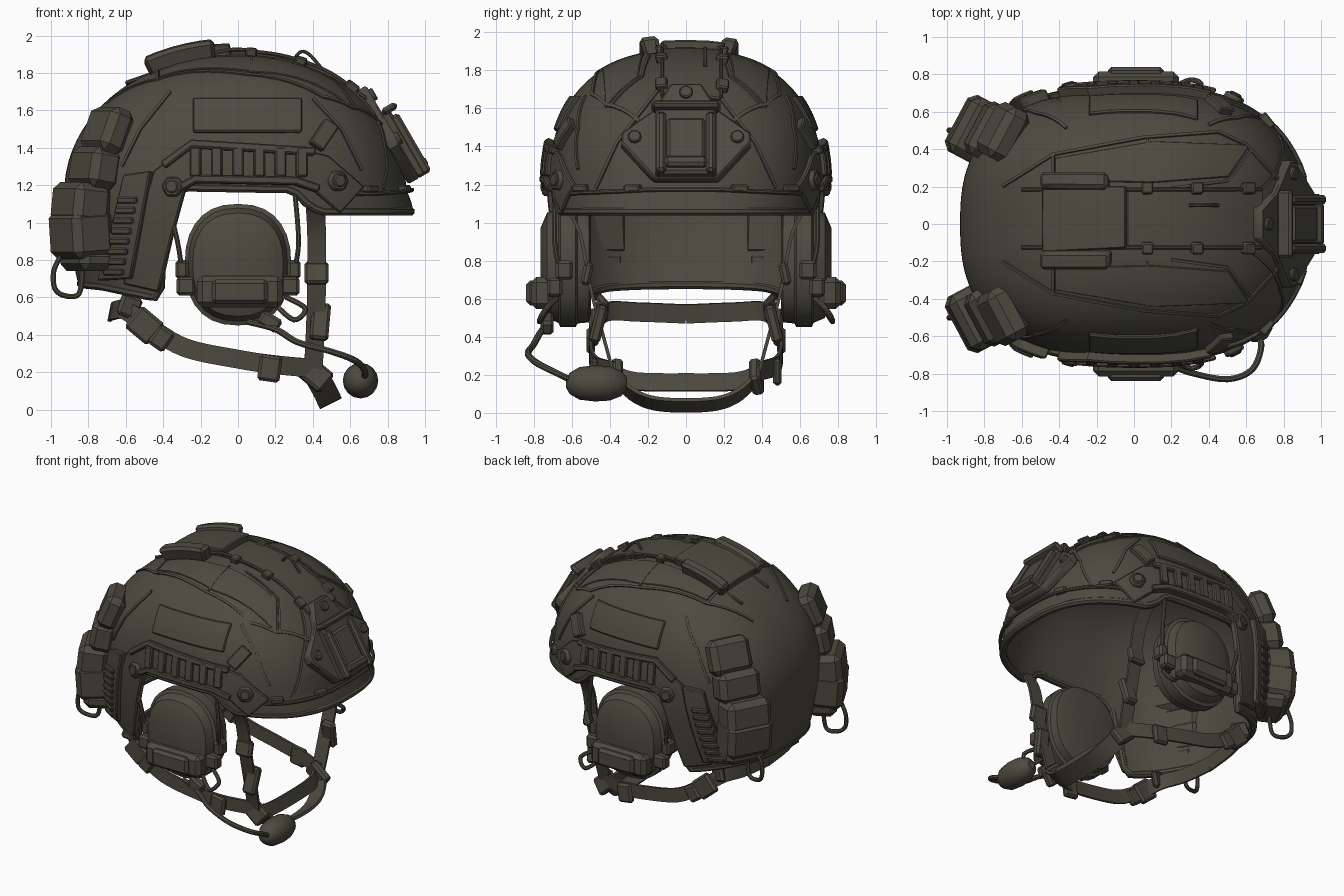
import bpy, bmesh, math
from mathutils import Vector, Matrix, Euler

if "Cube" in bpy.data.objects:
    bpy.data.objects.remove(bpy.data.objects["Cube"])

mat = bpy.data.materials.new("dark_olive")
mat.diffuse_color = (0.075, 0.068, 0.05, 1)
mat.use_nodes = True
mat.node_tree.nodes["Principled BSDF"].inputs["Base Color"].default_value = mat.diffuse_color
AF, AB, B, C, ZC, N = 0.9, 0.93, 0.72, 0.75, 1.15, 2.6
SIDES = ((-1, "right"), (1, "left"))

def mesh(name, verts, faces, bevel=0.0):
    bm = bmesh.new()
    vs = [bm.verts.new(v) for v in verts]
    for f in faces:
        bm.faces.new([vs[i] for i in f])
    bmesh.ops.remove_doubles(bm, verts=bm.verts, dist=1e-5)
    bmesh.ops.recalc_face_normals(bm, faces=bm.faces)
    if bevel:
        es = [e for e in bm.edges if e.is_manifold and e.calc_face_angle(0) > 0.7]
        bmesh.ops.bevel(bm, geom=es, offset=bevel, segments=1, affect='EDGES', clamp_overlap=True)
    me = bpy.data.meshes.new(name)
    bm.to_mesh(me)
    bm.free()
    me.materials.append(mat)
    ob = bpy.data.objects.new(name, me)
    bpy.context.collection.objects.link(ob)

# Shell surface: length (FX) and width (FY) factor by height, and projections onto it
def F(z, p):
    u = (z - ZC) / C
    return max(0, 1 - u ** p) ** (1 / p) if u > 0 else 1 - 0.1 * ((ZC - z) / 0.55) ** 1.5
FX = lambda z: F(z, 2.05)
FY = lambda z: F(z, 2.5)

def normal(p):
    a = AF if p[0] > 0 else AB
    return Vector((p[0] / a**2, p[1] / B**2, max(p[2] - ZC, 0) / C**2)).normalized()

def co(r):
    return max(0, 1 - min(1, abs(r)) ** N) ** (1 / N)

def side(x, z):
    return Vector((x, B * FY(z) * co(x / ((AF if x > 0 else AB) * FX(z))), z))

def top(x, y):
    lo, hi, a = ZC, ZC + C - 1e-6, AF if x > 0 else AB
    for _ in range(22):
        z = (lo + hi) / 2
        if abs(x / a / FX(z)) ** N + abs(y / B / FY(z)) ** N < 1:
            lo = z
        else:
            hi = z
    return Vector((x, y, lo))

def front(y, z):
    return Vector((AF * FX(z) * co(y / (B * FY(z))), y, z))

def smooth(pts, closed=False, k=5):
    P = [Vector(p) for p in pts]
    n, out = len(P), []
    g = lambda i: P[i % n] if closed else P[min(max(i, 0), n - 1)]
    for i in range(n if closed else n - 1):
        a, b, c, d = g(i - 1), g(i), g(i + 1), g(i + 2)
        for j in range(k):
            t = j / k
            out.append(0.5 * (2 * b + (c - a) * t + (2 * a - 5 * b + 4 * c - d) * t**2 + (3 * b - a - 3 * c + d) * t**3))
    return out if closed else out + [P[-1]]

def sweep(name, pts, w, h, wide=(0, 0, 1), n=4, closed=False, k=5):
    """Strap (n=4) or round cord (n=8) along a path."""
    P = smooth(pts, closed, k)
    L, verts, faces = len(P), [], []
    for i, p in enumerate(P):
        t = (P[(i + 1) % L] - P[i - 1]) if closed else (P[min(i + 1, L - 1)] - P[max(i - 1, 0)])
        t.normalize()
        u = Vector(wide) - t * t.dot(Vector(wide))
        u.normalize()
        v = t.cross(u)
        for j in range(n):
            q = 2 * math.pi * (j + 0.5) / n
            m = 1.4142 if n == 4 else 1
            verts.append(p + u * (math.cos(q) * m * w / 2) + v * (math.sin(q) * m * h / 2))
    for i in range(L if closed else L - 1):
        e = (i + 1) % L
        faces += [(i*n + j, i*n + (j+1) % n, e*n + (j+1) % n, e*n + j) for j in range(n)]
    if not closed:
        faces += [tuple(range(n)), tuple(range((L - 1) * n, L * n))]
    mesh(name, verts, faces)

def sheet(name, left, right, proj, t, s=1, sub=5, ac=4, bevel=0.008):
    """Raised plate that hugs the shell between two 2D edge lines."""
    rows = []
    for i in range(len(left) - 1):
        for j in range(sub + (i == len(left) - 2)):
            l = Vector(left[i]).lerp(Vector(left[i + 1]), j / sub)
            r = Vector(right[i]).lerp(Vector(right[i + 1]), j / sub)
            rows.append([proj(*l.lerp(r, k / ac)) for k in range(ac + 1)])
    R, W = len(rows), ac + 1
    pts = [p for r in rows for p in r]
    V = [p + normal(p) * t for p in pts] + [p - normal(p) * 0.02 for p in pts]
    V, o, fs = [Vector((v.x, v.y * s, v.z)) for v in V], R * W, []
    for i in range(R - 1):
        for j in range(ac):
            q = (i*W + j, i*W + j + 1, (i+1)*W + j + 1, (i+1)*W + j)
            fs += [q, tuple(x + o for x in q)]
        for j in (0, ac):
            fs.append((i*W + j, (i+1)*W + j, (i+1)*W + j + o, i*W + j + o))
    for i in (0, R - 1):
        fs += [(i*W + j, i*W + j + 1, i*W + j + 1 + o, i*W + j + o) for j in range(ac)]
    mesh(name, V, fs, bevel)

def band(name, path, w, proj, t, s=1, **kw):
    P, L, R = [Vector(p) for p in path], [], []
    for i, p in enumerate(P):
        d = (P[min(i + 1, len(P) - 1)] - P[max(i - 1, 0)]).normalized()
        m = Vector((-d.y, d.x)) * w / 2
        L.append(p + m); R.append(p - m)
    sheet(name, L, R, proj, t, s, **kw)

def rect(name, x0, x1, z0, z1, proj, t, s=1, **kw):
    sheet(name, [(x0, z0), (x1, z0)], [(x0, z1), (x1, z1)], proj, t, s, **kw)

def prism(name, pts, M, d, bevel=0.01):
    n = len(pts)
    V = [M @ Vector((p[0], p[1], h)) for h in (-d / 2, d / 2) for p in pts]
    fs = [tuple(range(n)), tuple(range(n, 2 * n))] + [(i, (i+1) % n, n + (i+1) % n, n + i) for i in range(n)]
    mesh(name, V, fs, bevel)

def box(name, loc, size, rot=(0, 0, 0), bevel=0.015, M=None):
    x, y = size[0] / 2, size[1] / 2
    T = Matrix.Translation(loc) @ Euler([math.radians(a) for a in rot]).to_matrix().to_4x4()
    prism(name, [(-x, -y), (x, -y), (x, y), (-x, y)], M @ T if M else T, size[2], bevel)

def ring(r, n=12):
    return [(r * math.cos(2 * math.pi * i / n), r * math.sin(2 * math.pi * i / n)) for i in range(n)]

def loft(name, outline, layers, cx, cz, s=1):
    n, V = len(outline), []
    for y, k in layers:
        V += [(cx + p[0] * k, s * y, cz + p[1] * k) for p in outline]
    fs = [(a*n + i, a*n + (i+1) % n, (a+1)*n + (i+1) % n, (a+1)*n + i) for a in range(len(layers) - 1) for i in range(n)]
    mesh(name, V, fs + [tuple(range(n)), tuple(range(len(V) - n, len(V)))])

# Helmet shell with ear cut-outs
EDGE = [(-1, .68), (-.8, .66), (-.5, .6), (-.46, .66), (-.4, 1.08), (-.35, 1.16), (-.28, 1.19), (.3, 1.18), (.37, 1.1), (.43, 1.06), (1, 1.06)]
def edge(x):
    for (a, za), (b, zb) in zip(EDGE, EDGE[1:]):
        if x <= b:
            return za + (zb - za) * (x - a) / (b - a)

def shell(th, t, off=0):
    c, s = math.cos(th), math.sin(th)
    cx, sy = math.copysign(abs(c) ** (2 / N), c), math.copysign(abs(s) ** (2 / N), s)
    a = AF if c > 0 else AB
    zb = edge(a * cx)
    z = zb + (ZC + C - zb) * math.cos(t * math.pi / 2)
    p = Vector((a * FX(z) * cx, B * FY(z) * sy, z))
    fl = 0.045 * max(0, c) * max(0, min(1, (1.22 - z) / 0.14)) ** 2
    n = normal(p) if t else Vector((0, 0, 1))
    return p + Vector((fl, 0, 0)) - n * off

K, T = 180, 28
V = [shell(2 * math.pi * i / K, t / T, o) for o in (0, .04) for i in range(K) for t in range(T + 1)]
fs, W = [], T + 1
for i in range(K):
    e, o = (i + 1) % K, K * W
    for t in range(T):
        q = (i*W + t, e*W + t, e*W + t + 1, i*W + t + 1) if t else (0, e*W + 1, i*W + 1)
        fs += [q, tuple(x + o for x in q)]
    fs.append((i*W + T, e*W + T, e*W + T + o, i*W + T + o))
mesh("helmet_shell", V, fs)
sweep("rim_trim", [shell(2 * math.pi * i / 120, 1, .02) for i in range(120)], .05, .055, (0, 0, 1), 8, True, 1)
sweep("brim_cord", [front(y, 1.15 + .03 * (1 - abs(y) / .7)) + Vector((.03, 0, 0)) for y in (-.68, -.55, -.35, -.15, .15, .35, .55, .68)], .025, .025, n=8)
for y in (-.28, .28, -.55, .55):
    box("brim_clip", front(y, 1.18) + Vector((.02, 0, 0)), (.05, .09, .04), (0, 0, 70 * y), .008)

# Crown plate, cable covers and centre strip
sheet("crown_plate", [(-.47, -.14), (-.04, -.12)], [(-.47, .19), (-.04, .19)], top, .06)
rect("centre_strip", -.04, .68, -.12, .18, top, .02)
for y0, y1, x1 in ((.17, .25, -.13), (-.22, -.13, -.12)):
    rect("cable_cover", -.47, x1, y0, y1, top, .095, bevel=.02)
for y in (.185, -.125):
    sweep("crown_cord", [top(x, y) + Vector((0, 0, .02)) for x in (-.6, -.1, .1, .3, .5, .68)], .022, .022, (0, 1, 0), 8)
    for x in (.07, .33, .6):
        rect("crown_clip", x - .03, x + .03, y - .03, y + .03, top, .04, sub=2, ac=2)
sweep("crown_hook", [(.28, .1, 1.84), (.33, .1, 1.91), (.38, .1, 1.9), (.45, .1, 1.82)], .02, .02, (0, 1, 0), 8)

# Front mount plate, built in a tilted frame: local x = across, y = up, z = out
M = Matrix.Translation((.82, 0, 1.43)) @ Matrix(((0, -.5, .866, 0), (1, 0, 0, 0), (0, .866, .5, 0), (0, 0, 0, 1)))
prism("mount_base", [(-.17, -.24), (.17, -.24), (.34, -.03), (.34, .03), (.17, .17), (.08, .33), (-.08, .33), (-.17, .17), (-.34, .03), (-.34, -.03)], M, .07)
box("mount_plate", (0, -.04, .05), (.32, .4, .06), M=M)
box("mount_top_bar", (0, .16, .08), (.36, .04, .09), M=M)
box("mount_window", (0, -.04, .08), (.2, .26, .03), M=M)
for x in (-.13, .13):
    box("mount_rail", (x, -.06, .08), (.05, .36, .06), M=M)
box("mount_latch", (0, -.18, .09), (.22, .06, .05), M=M)
for x, y in ((0, .27), (-.27, 0), (.27, 0)):
    prism("mount_screw", ring(.035), M @ Matrix.Translation((x, y, .04)), .03, .006)

for s, sd in SIDES:
    nm = lambda n: n + "_" + sd
    # Cover panels and seams
    rect(nm("hook_panel"), -.24, .34, 1.48, 1.66, side, .018, s)
    sheet(nm("crown_side_panel"), [(-.42, .23), (.1, .22), (.5, .25)], [(-.42, .35), (.1, .44), (.62, .42)], top, .008, s, bevel=.004)
    for path in ([(-.7, .2), (-.43, .37), (.05, .46), (.45, .49), (.6, .42), (.8, .2)], [(.07, .2), (.07, .45)], [(.2, .19), (.5, .23), (.63, .4)], [(-.43, .2), (-.43, .37)]):
        band(nm("cover_seam"), path, .014, top, .01, s, ac=1, bevel=0)
    for path in ([(-.62, 1.3), (-.52, 1.5), (-.36, 1.7)], [(.4, 1.66), (.55, 1.5), (.66, 1.28)]):
        band(nm("side_seam"), path, .014, side, .01, s, ac=1, bevel=0)
    band(nm("front_seam"), [(.14, 1.7), (.36, 1.42), (.47, 1.18)], .014, front, .01, s, ac=1, bevel=0)
    band(nm("front_clip"), [(.41, 1.4), (.49, 1.52)], .085, side, .04, s)
    # Accessory rail
    band(nm("rail_base"), [(.6, 1.12), (.43, 1.27), (.3, 1.3), (-.24, 1.31), (-.36, 1.23), (-.44, .95), (-.51, .65)], .19, side, .025, s)
    band(nm("rail_upper_lip"), [(.4, 1.37), (-.24, 1.41), (-.39, 1.3)], .04, side, .05, s)
    band(nm("rail_lower_lip"), [(.42, 1.18), (.3, 1.22), (-.22, 1.23), (-.33, 1.17)], .04, side, .05, s)
    for i in range(6):
        x = -.22 + .11 * i
        rect(nm("rail_tooth"), x - .028, x + .028, 1.24, 1.39, side, .05, s, sub=2, ac=2)
    sheet(nm("rear_rail"), [(-.45, 1.27), (-.55, .7)], [(-.59, 1.25), (-.72, .69)], side, .055, s)
    for i in range(8):
        x, z = -.565 - .0095 * i, 1.12 - .055 * i
        rect(nm("rear_rail_rib"), x - .05, x + .05, z - .018, z + .018, side, .07, s, sub=2, ac=2)
    for x, z in ((.52, 1.22), (-.34, 1.19)):
        p = side(x, z)
        n = normal(p)
        p = p + n * .03
        p.y *= s; n.y *= s
        Q = Matrix.Translation(p) @ n.to_track_quat('Z', 'Y').to_matrix().to_4x4()
        prism(nm("rail_bolt_seat"), ring(.06, 6), Q, .04)
        prism(nm("rail_bolt"), ring(.035), Q, .06, .006)
    # Rear pouches: stacked boxes turned to face backwards and outwards
    for loc, size, tilt in (((-.7, .49, 1.49), (.15, .3, .25), 22), ((-.765, .49, 1.29), (.18, .31, .22), 10),
                            ((-.84, .5, 1.1), (.22, .33, .22), 6), ((-.84, .5, .94), (.24, .34, .26), -4), ((-.81, .49, .8), (.2, .3, .12), 0)):
        box(nm("rear_pouch"), (loc[0], loc[1] * s, loc[2]), size, (0, tilt, -28 * s), .04)
    sweep(nm("pouch_loop"), [(-.95, .5 * s, .82), (-.985, .5 * s, .74), (-.98, .5 * s, .65), (-.93, .48 * s, .61), (-.85, .46 * s, .62), (-.83, .45 * s, .76)], .03, .03, (0, 1, 0), 8)
    # Ear cups and wire arms
    sup = lambda v: math.copysign(abs(v) ** .85, v)
    out = [(.285 * sup(math.cos(q)), .325 * sup(math.sin(q))) for q in (math.pi * i / 14 for i in range(28))]
    loft(nm("ear_cup"), out, [(.5, .8), (.51, .92), (.57, .94), (.58, 1), (.66, 1), (.67, .93), (.73, .85), (.765, .6)], 0, .775, s)
    box(nm("ear_cup_box"), (.01, .755 * s, .63), (.46, .12, .17), bevel=.03)
    box(nm("ear_cup_cap"), (.01, .8 * s, .63), (.3, .08, .13), bevel=.02)
    for x in (-.3, .3):
        box(nm("ear_arm_joint"), (x, .64 * s, .75), (.07, .09, .1))
        box(nm("ear_arm_bracket"), (x * .93, .69 * s, .66), (.1, .08, .1))
        sweep(nm("ear_arm"), [(x, .66 * s, .74), (x * 1.08, .69 * s, .9), (x * (1 if x > 0 else 1.32), .69 * s, 1.2)], .028, .028, (1, 0, 0), 8)
    sweep(nm("ear_cable"), [(.2, .72 * s, .56), (.3, .77 * s, .48), (.36, .74 * s, .54), (.26, .68 * s, .6)], .03, .03, (0, 1, 0), 8)
    # Harness straps and buckles
    sweep(nm("front_strap"), [(.41, .66 * s, 1.12), (.42, .56 * s, .95), (.42, .5 * s, .65), (.41, .42 * s, .35), (.4, .38 * s, .2)], .1, .018, (1, 0, 0))
    box(nm("strap_slider"), (.42, .52 * s, .73), (.13, .05, .12), (12 * s, 0, 0))
    box(nm("strap_adjuster"), (.44, .46 * s, .47), (.1, .06, .2), (14 * s, 5, 0))
    sweep(nm("side_strap"), [(.42, .38 * s, .22), (.2, .46 * s, .24), (0, .49 * s, .27), (-.28, .5 * s, .33), (-.47, .48 * s, .44), (-.6, .42 * s, .53), (-.66, .25 * s, .53), (-.68, 0, .52)], .1, .018, (.2, 0, 1))
    box(nm("rear_buckle"), (-.5, .485 * s, .45), (.16, .05, .15), (0, 40, 0))
    box(nm("rear_buckle_tip"), (-.41, .5 * s, .38), (.1, .045, .12), (0, 35, 0))
    box(nm("nape_tab"), (-.58, .44 * s, .55), (.12, .04, .12), (0, 20, -20 * s))
    box(nm("side_slider"), (.17, .48 * s, .22), (.12, .045, .14), (0, 8, 0))
    box(nm("chin_buckle"), (.41, .37 * s, .19), (.17, .06, .13), (12 * s, 40, 0))

# Chin straps, nape strap and microphone
sweep("chin_strap", [(.4, -.38, .2), (.43, -.26, .165), (.44, 0, .16), (.43, .26, .165), (.4, .38, .2)], .095, .02, (-.3, 0, 1))
sweep("chin_cup", [(.42, -.37, .18), (.47, -.27, .09), (.49, -.13, .045), (.49, .13, .045), (.47, .27, .09), (.42, .37, .18)], .13, .02, (.8, 0, .4))
box("boom_joint", (.17, -.73, .47), (.12, .07, .08), (0, 30, 0))
sweep("mic_boom", [(.05, -.72, .47), (.2, -.76, .43), (.32, -.8, .36), (.5, -.83, .31), (.63, -.78, .26), (.68, -.66, .2), (.66, -.58, .16)], .035, .035, (0, 0, 1), 8)
loft("microphone", ring(.095, 16), [(-.63, .25), (-.61, .6), (-.56, .9), (-.48, 1), (-.4, .95), (-.34, .7), (-.31, .3)], .655, .155)

bpy.ops.object.select_all(action='SELECT')
bpy.context.view_layer.objects.active = bpy.data.objects["helmet_shell"]
bpy.ops.object.shade_smooth_by_angle(angle=math.radians(35))
